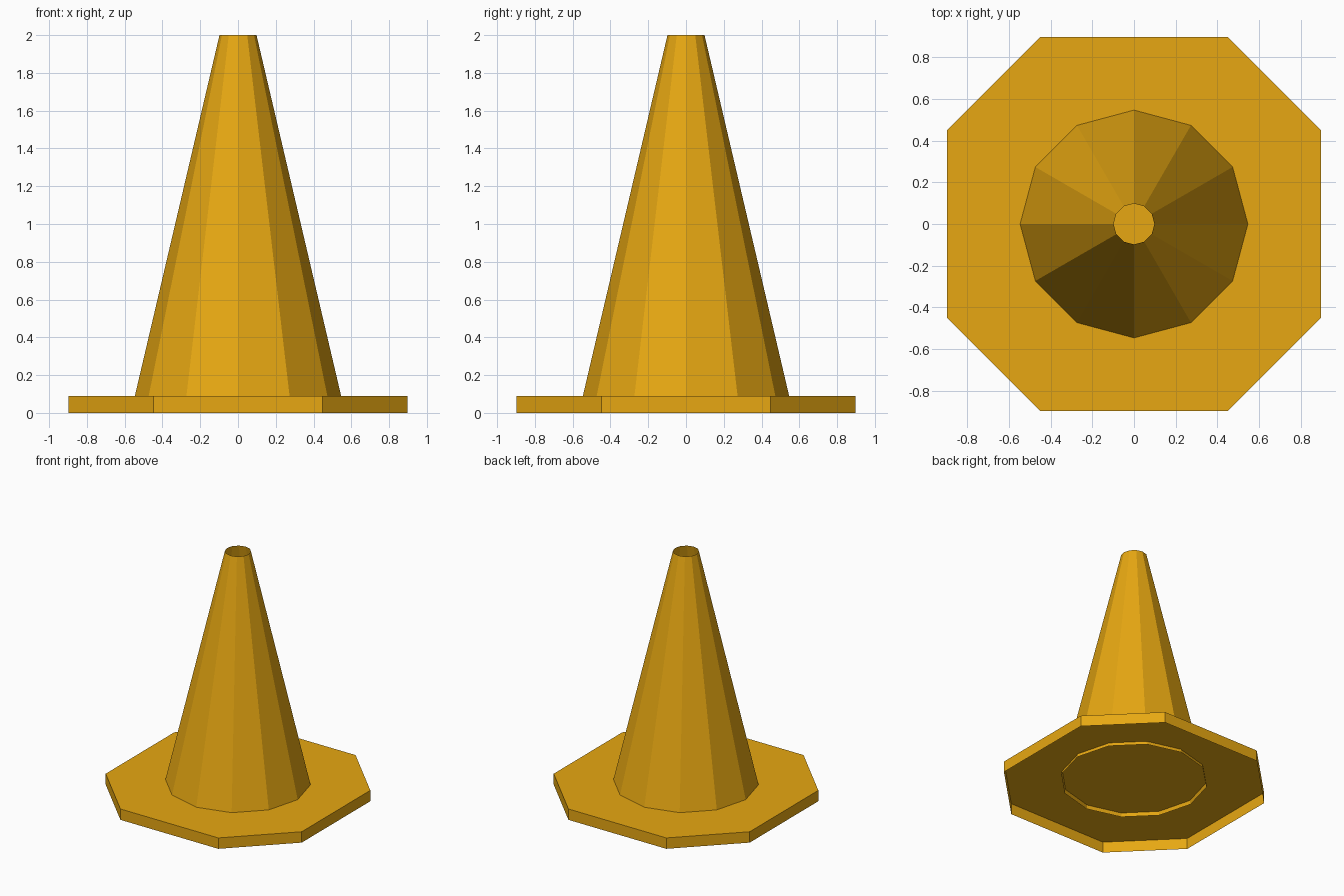
import bpy, bmesh, math

if "Cube" in bpy.data.objects:
    bpy.data.objects.remove(bpy.data.objects["Cube"])

mat = bpy.data.materials.new("cone_orange")
mat.diffuse_color = (0.80, 0.39, 0.006, 1)
mat.use_nodes = True
mat.node_tree.nodes["Principled BSDF"].inputs["Base Color"].default_value = mat.diffuse_color


def ring(bm, points, z):
    return [bm.verts.new((x, y, z)) for x, y in points]


def shell(name, low, high, z0, z1, cap_top):
    """Open-bottomed flat-shaded shell between two matching outlines."""
    bm = bmesh.new()
    a, b = ring(bm, low, z0), ring(bm, high, z1)
    n = len(a)
    for i in range(n):
        j = (i + 1) % n
        bm.faces.new((a[i], a[j], b[j], b[i]))
    if cap_top:
        bm.faces.new(b)
    me = bpy.data.meshes.new(name)
    bm.to_mesh(me)
    bm.free()
    me.materials.append(mat)
    ob = bpy.data.objects.new(name, me)
    bpy.context.collection.objects.link(ob)
    return ob


def polygon(radius, sides):
    return [(radius * math.cos(math.tau * i / sides),
             radius * math.sin(math.tau * i / sides)) for i in range(sides)]


# Base plate: square with cut corners, hollow underneath
W, C = 0.897, 0.448
octagon = [(W, -C), (W, C), (C, W), (-C, W), (-W, C), (-W, -C), (-C, -W), (C, -W)]
shell("base_plate", octagon, octagon, 0.0, 0.09, True)

# Tapered body: 12-sided tube, open at the tip, poking slightly through the plate
shell("cone_body", polygon(0.553, 12), polygon(0.098, 12), 0.06, 2.0, False)
